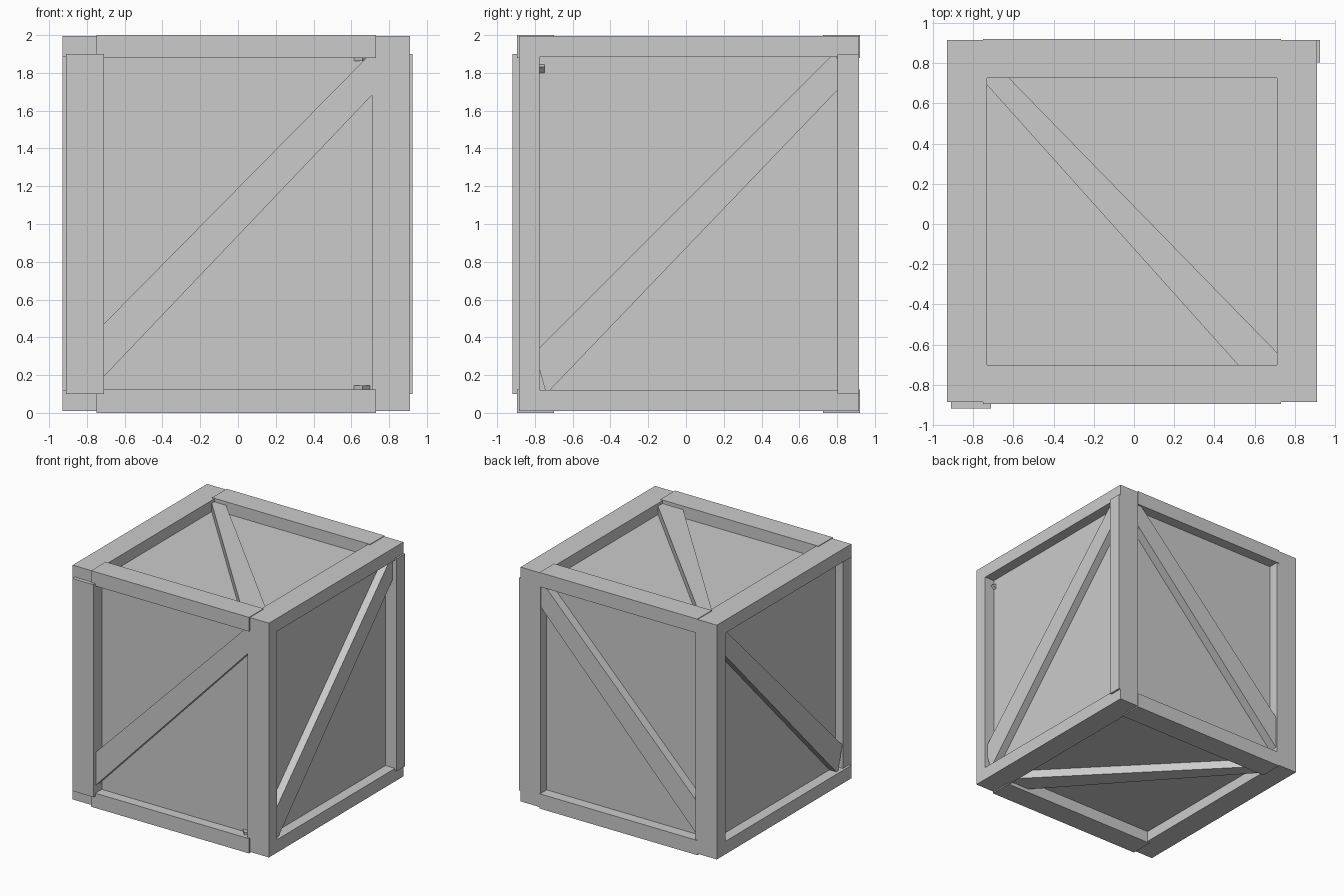
import bpy, bmesh
from mathutils import Vector

if "Cube" in bpy.data.objects:
    bpy.data.objects.remove(bpy.data.objects["Cube"])

CX, CY = -0.01, 0.01   # crate centre line


def mesh_object(name, bm):
    bmesh.ops.recalc_face_normals(bm, faces=bm.faces)
    me = bpy.data.meshes.new(name)
    bm.to_mesh(me)
    bm.free()
    ob = bpy.data.objects.new(name, me)
    bpy.context.collection.objects.link(ob)
    return ob


def box(name, x, y, z):
    bm = bmesh.new()
    bmesh.ops.create_cube(bm, size=1)
    for v in bm.verts:
        v.co = [lo + (c + 0.5) * (hi - lo) for c, (lo, hi) in zip(v.co, (x, y, z))]
    return mesh_object(name, bm)


def board(name, outline, axis, lo, hi):
    """Flat outline pushed along an axis from lo to hi."""
    bm = bmesh.new()
    pts = []
    for a, b in outline:
        p = [a, b]
        p.insert(axis, lo)
        pts.append(bm.verts.new(p))
    face = bm.faces.new(pts)
    ext = bmesh.ops.extrude_face_region(bm, geom=[face])
    move = Vector((0, 0, 0))
    move[axis] = hi - lo
    bmesh.ops.translate(bm, vec=move,
                        verts=[g for g in ext["geom"] if isinstance(g, bmesh.types.BMVert)])
    return mesh_object(name, bm)


# Inner body that forms the recessed panels
box("inner_panels", (-0.84, 0.82), (-0.81, 0.83), (0.1, 1.9))

# Top and bottom frame rails
for level, z_long, z_side in (("top", (1.88, 2.0), (1.885, 1.995)),
                              ("bottom", (0.0, 0.125), (0.01, 0.12))):
    box(level + "_front_rail", (-0.75, 0.73), (-0.895, -0.70), z_long)
    box(level + "_back_rail", (-0.75, 0.73), (0.725, 0.92), z_long)
    box(level + "_left_rail", (-0.93, -0.73), (-0.885, 0.915), z_side)
    box(level + "_right_rail", (0.71, 0.91), (-0.885, 0.915), z_side)

# Corner posts: two flush full height, two shorter and shifted outwards
box("front_right_post", (0.71, 0.91), (-0.885, -0.775), (0.01, 1.995))
box("back_left_post", (-0.93, -0.73), (0.80, 0.915), (0.01, 1.995))
box("front_left_post", (-0.91, -0.71), (-0.918, -0.80), (0.1, 1.9))
box("back_right_post", (0.725, 0.925), (0.803, 0.915), (0.1, 1.9))

# Diagonal braces, one per face; ends poke slightly through neighbouring panels
front_line = [(-0.75, 0.15), (0.85, 1.83), (0.70, 1.90), (-0.82, 0.36)]
side_line = [(-0.74, 0.10), (0.88, 1.79), (0.78, 1.90), (-0.80, 0.32)]
flat_line = [(-0.77, 0.735), (0.66, -0.86), (0.78, -0.71), (-0.66, 0.766)]
board("front_brace", front_line, 1, -0.885, -0.75)
board("back_brace", front_line, 1, 2 * CY + 0.75, 2 * CY + 0.885)
board("right_brace", side_line, 0, 0.75, 0.885)
board("left_brace", side_line, 0, 2 * CX - 0.885, 2 * CX - 0.75)
board("top_brace", flat_line, 2, 1.862, 1.97)
board("bottom_brace", flat_line, 2, 0.03, 0.145)
